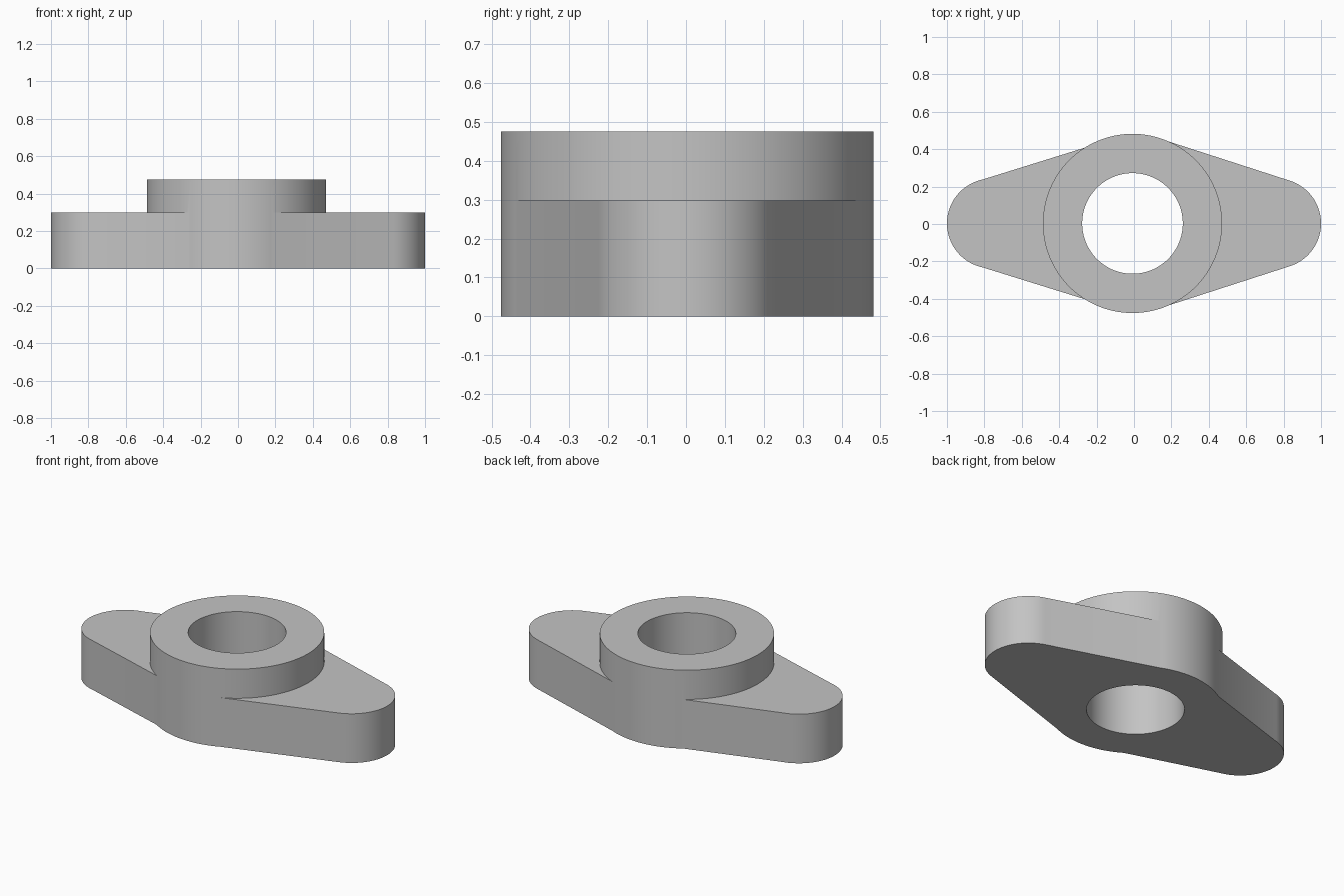
import bpy
import bmesh
from math import cos, sin, pi, atan2

cube = bpy.data.objects.get("Cube")
if cube:
    bpy.data.objects.remove(cube, do_unlink=True)

PLATE_TOP, BOSS_TOP = 0.298, 0.475
CX, CY = -0.008, 0.003          # boss axis
BOSS_R, BORE_R, END_R = 0.479, 0.269, 0.24

steel = bpy.data.materials.new("light grey metal")
steel.use_nodes = True
GREY = (0.55, 0.55, 0.55, 1)
steel.diffuse_color = GREY
steel.node_tree.nodes["Principled BSDF"].inputs["Base Color"].default_value = GREY


def arc(x, y, r, start, end, n):
    step = (end - start) / n
    return [(x + r * cos(start + step * i), y + r * sin(start + step * i))
            for i in range(n + 1)]


def prism(name, outline, z0, z1):
    """Extrude a closed outline upwards from z0 to z1."""
    bm = bmesh.new()
    face = bm.faces.new([bm.verts.new((x, y, z0)) for x, y in outline])
    top = bmesh.ops.extrude_face_region(bm, geom=[face])["geom"]
    verts = [v for v in top if isinstance(v, bmesh.types.BMVert)]
    bmesh.ops.translate(bm, verts=verts, vec=(0, 0, z1 - z0))
    bmesh.ops.recalc_face_normals(bm, faces=bm.faces[:])
    mesh = bpy.data.meshes.new(name)
    bm.to_mesh(mesh)
    bm.free()
    mesh.materials.append(steel)
    obj = bpy.data.objects.new(name, mesh)
    bpy.context.collection.objects.link(obj)
    return obj


def circle(r):
    return arc(CX, CY, r, 0, 2 * pi, 128)[:-1]


# Flange plate: two rounded ends joined by tapering sides
end_x = 1 - END_R
right_a = atan2(0.229, 0.072)
left_a = atan2(0.234, -0.05)
outline = arc(end_x, CY, END_R, -right_a, right_a, 40)
outline += [(0.17, CY + 0.443), (-0.25, CY + 0.409)]
outline += arc(-end_x, CY, END_R, left_a, 2 * pi - left_a, 40)
outline += [(-0.25, CY - 0.409), (0.17, CY - 0.443)]
flange = prism("bored_flange", outline, 0, PLATE_TOP)

# Round boss is joined on, then the bore is cut through
boss = prism("boss", circle(BOSS_R), 0, BOSS_TOP)
bore = prism("bore_cutter", circle(BORE_R), -0.2, BOSS_TOP + 0.2)

bpy.ops.object.select_all(action='DESELECT')
bpy.context.view_layer.objects.active = flange
flange.select_set(True)
for tool, operation in ((boss, 'UNION'), (bore, 'DIFFERENCE')):
    mod = flange.modifiers.new(operation.title(), 'BOOLEAN')
    mod.operation = operation
    mod.solver = 'EXACT'
    mod.object = tool
    bpy.ops.object.modifier_apply(modifier=mod.name)
    bpy.data.objects.remove(tool, do_unlink=True)

bpy.ops.object.shade_smooth_by_angle(angle=pi / 6)
